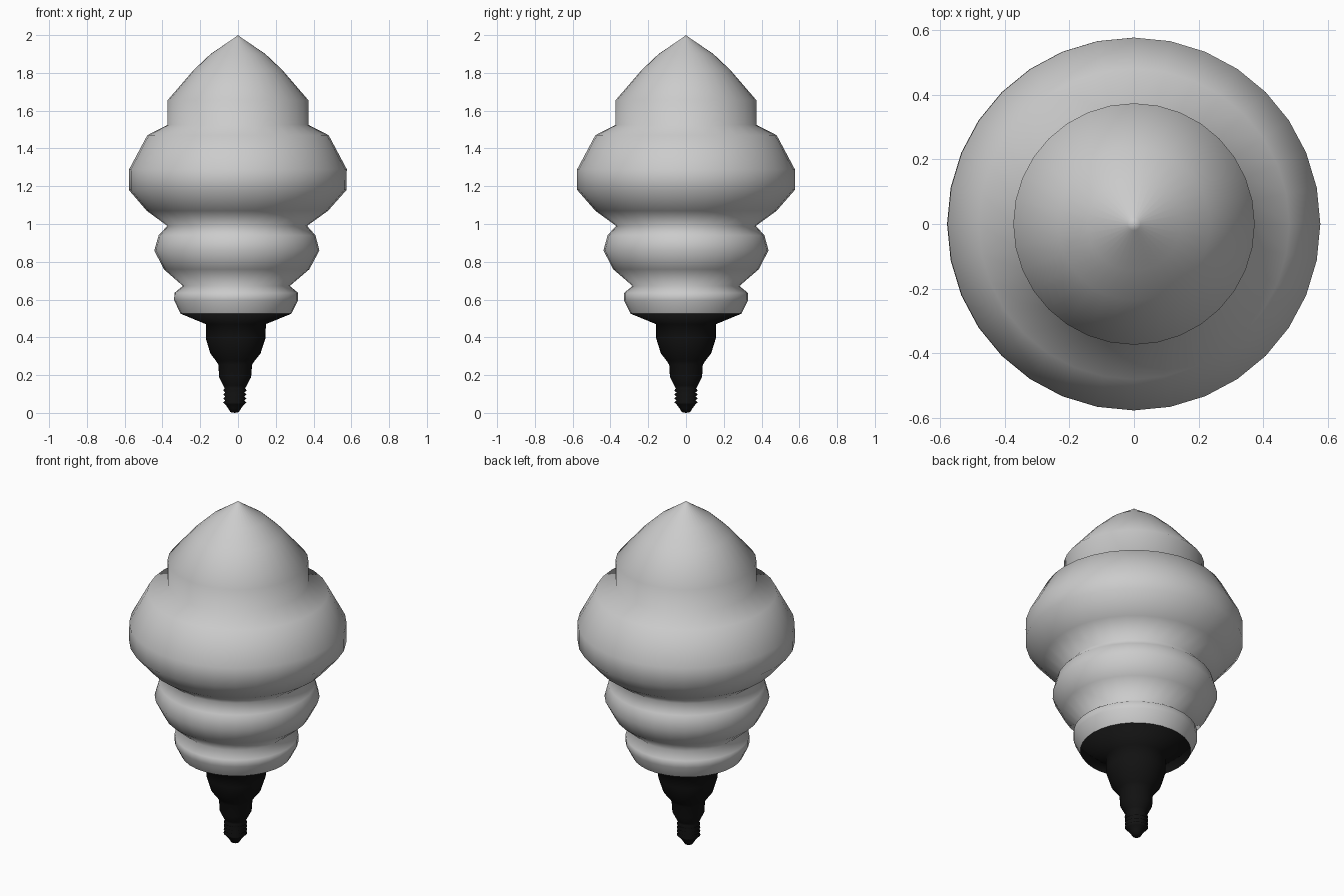
import bpy, bmesh, math

if "Cube" in bpy.data.objects:
    bpy.data.objects.remove(bpy.data.objects["Cube"])

SIDES = 32


def axis_x(z):
    # the lower end leans very slightly towards -x
    return -0.018 * max(0.0, 1 - z / 1.3)


def lathe(name, profile, colour=None):
    """Revolve (radius, z) points, listed bottom to top, about the axis."""
    bm = bmesh.new()
    rings = []
    for r, z in profile:
        count = SIDES if r > 0 else 1
        rings.append([bm.verts.new((axis_x(z) + r * math.cos(2 * math.pi * i / SIDES),
                                    r * math.sin(2 * math.pi * i / SIDES), z))
                      for i in range(count)])
    for low, high in zip(rings, rings[1:]):
        for i in range(SIDES):
            j = (i + 1) % SIDES
            if len(low) == 1:
                bm.faces.new((low[0], high[j], high[i]))
            elif len(high) == 1:
                bm.faces.new((low[i], low[j], high[0]))
            else:
                bm.faces.new((low[i], low[j], high[j], high[i]))
    bmesh.ops.recalc_face_normals(bm, faces=bm.faces)
    for f in bm.faces:
        f.smooth = True
    mesh = bpy.data.meshes.new(name)
    bm.to_mesh(mesh)
    bm.free()
    obj = bpy.data.objects.new(name, mesh)
    bpy.context.collection.objects.link(obj)
    if colour:
        mat = bpy.data.materials.new(name + "_material")
        mat.diffuse_color = colour
        mat.use_nodes = True
        mat.node_tree.nodes["Principled BSDF"].inputs["Base Color"].default_value = mat.diffuse_color
        mesh.materials.append(mat)
    return obj


# grey swirl body: three stacked bulges and a pointed cap
lathe("swirl_body", [
    (0.293, 0.525), (0.328, 0.595), (0.328, 0.635), (0.283, 0.672),
    (0.385, 0.76), (0.437, 0.86), (0.415, 0.94), (0.37, 0.99),
    (0.48, 1.07), (0.576, 1.18), (0.576, 1.29), (0.48, 1.47),
    (0.373, 1.525), (0.373, 1.655), (0.235, 1.815), (0.145, 1.90),
    (0.02, 1.985), (0, 2.0)])

# black stem: pointed tip, screw ridges, stepped neck and flared collar
ridges = []
for i in range(4):
    z = 0.045 + i * 0.021
    ridges += [(0.05, z), (0.062, z + 0.0105)]
lathe("stem", [(0, 0), (0.022, 0.004), (0.035, 0.025)] + ridges + [
    (0.054, 0.13), (0.062, 0.145), (0.085, 0.19), (0.089, 0.255),
    (0.102, 0.275), (0.133, 0.315), (0.158, 0.395), (0.159, 0.47),
    (0.293, 0.525), (0, 0.525)], (0.006, 0.006, 0.006, 1))
